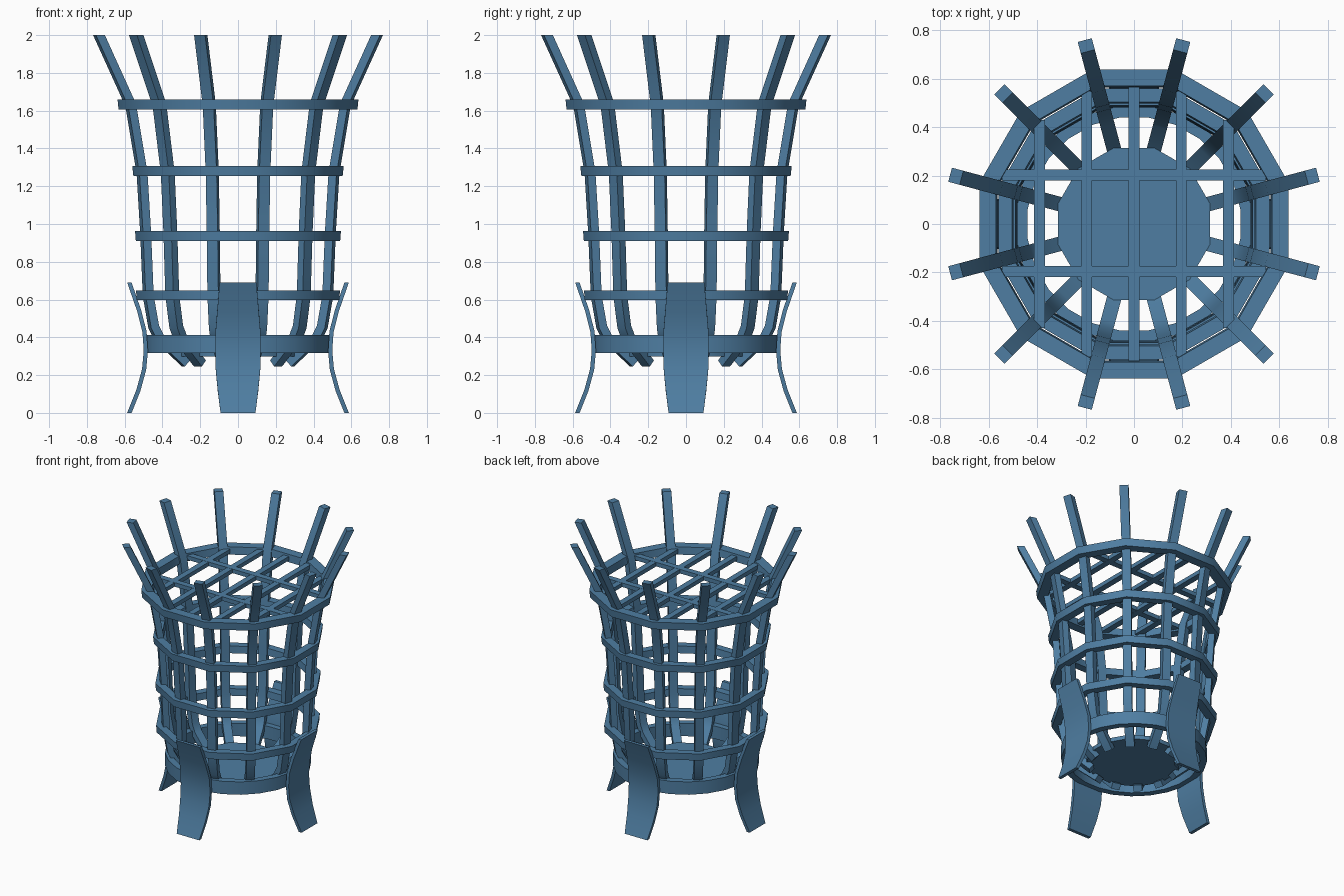
import bpy, bmesh, math
from mathutils import Vector, Matrix

if "Cube" in bpy.data.objects:
    bpy.data.objects.remove(bpy.data.objects["Cube"])

# Blue painted steel
STEEL = bpy.data.materials.new("blue_steel")
STEEL.diffuse_color = (0.077, 0.207, 0.36, 1)
STEEL.use_nodes = True
STEEL.node_tree.nodes["Principled BSDF"].inputs["Base Color"].default_value = STEEL.diffuse_color


def make(name, bm, smooth=True):
    bmesh.ops.recalc_face_normals(bm, faces=bm.faces)
    me = bpy.data.meshes.new(name)
    bm.to_mesh(me)
    bm.free()
    me.materials.append(STEEL)
    ob = bpy.data.objects.new(name, me)
    bpy.context.collection.objects.link(ob)
    if smooth:
        bpy.ops.object.select_all(action='DESELECT')
        ob.select_set(True)
        bpy.context.view_layer.objects.active = ob
        bpy.ops.object.shade_smooth_by_angle(angle=math.radians(40))
    return ob


def strip(name, path, thick, angle, flat_start, flat_end):
    """Flat bar bent along (radius, z, width) points in the radial plane at an angle."""
    bm = bmesh.new()
    rows = []
    pts = [Vector((p[0], p[1])) for p in path]
    last = len(pts) - 1
    for i, p in enumerate(pts):
        d1 = (pts[i] - pts[i - 1]).normalized() if i else None
        d2 = (pts[i + 1] - pts[i]).normalized() if i < last else None
        a, b = d1 or d2, d2 or d1
        t = (a + b).normalized()
        n = Vector((t.y, -t.x)) / max(t.dot(a), 0.3)
        if (i == 0 and flat_start) or (i == last and flat_end):
            n = Vector((1 / t.y, 0))  # end cut level
        w = path[i][2] / 2
        o = n * thick / 2
        rows.append([bm.verts.new((p.x + s * o.x, k * w, p.y + s * o.y))
                     for s, k in ((-1, -1), (1, -1), (1, 1), (-1, 1))])
    for r, q in zip(rows, rows[1:]):
        for j in range(4):
            k = (j + 1) % 4
            bm.faces.new((r[j], r[k], q[k], q[j]))
    bm.faces.new(rows[0])
    bm.faces.new(rows[-1])
    bm.transform(Matrix.Rotation(angle, 4, 'Z'))
    return make(name, bm)


SIDES = 12
ANGLES = [math.radians(15 + 30 * k) for k in range(SIDES)]


def ring(name, inner, outer, z0, z1, flare, sides=SIDES):
    """Many-sided hoop sized by the distance to its flat sides."""
    bm = bmesh.new()
    half = math.pi / sides
    section = ((inner - flare, z0), (outer - flare, z0), (outer, z1), (inner, z1))
    rows = []
    for i in range(sides):
        a = half * (2 * i + 1)
        rows.append([bm.verts.new((r / math.cos(half) * math.cos(a),
                                   r / math.cos(half) * math.sin(a), z)) for r, z in section])
    for i in range(sides):
        r, q = rows[i], rows[(i + 1) % sides]
        for j in range(4):
            k = (j + 1) % 4
            bm.faces.new((r[j], r[k], q[k], q[j]))
    return make(name, bm)


def box(name, size, loc):
    bm = bmesh.new()
    bmesh.ops.create_cube(bm, size=1)
    bm.transform(Matrix.Translation(loc) @ Matrix.Diagonal((*size, 1)))
    return make(name, bm, smooth=False)


# Basket uprights
BAR = [(r, z, 0.06) for r, z in (
    (0.285, 0.262), (0.43, 0.395), (0.462, 0.455), (0.492, 0.62),
    (0.506, 0.95), (0.526, 1.27), (0.588, 1.63), (0.762, 2.0))]
for i, a in enumerate(ANGLES):
    strip(f"upright_bar_{i + 1}", BAR, 0.044, a, False, True)

# Hoops
ring("base_hoop", 0.44, 0.487, 0.318, 0.413, 0.0, sides=24)
ring("lower_hoop", 0.485, 0.54, 0.597, 0.648, 0.004)
ring("middle_hoop", 0.49, 0.545, 0.91, 0.962, 0.004)
ring("upper_hoop", 0.503, 0.56, 1.255, 1.308, 0.006)
ring("top_hoop", 0.57, 0.638, 1.605, 1.66, 0.006)

# Floor plate
bm = bmesh.new()
bmesh.ops.create_cone(bm, cap_ends=True, segments=SIDES, radius1=0.325, radius2=0.325, depth=0.03)
bm.transform(Matrix.Translation((0, 0, 0.313)) @ Matrix.Rotation(math.radians(15), 4, 'Z'))
make("floor_plate", bm)

# Cooking grate
for i, (x, half) in enumerate(((-0.39, 0.43), (-0.195, 0.55), (0, 0.565), (0.195, 0.55), (0.39, 0.43))):
    box(f"grate_bar_{i + 1}", (0.045, 2 * half, 0.03), (x, 0, 1.633))
for i, y in enumerate((-0.197, 0.203)):
    box(f"grate_cross_bar_{i + 1}", (1.09, 0.045, 0.03), (0, y, 1.634))

# Curved legs
LEG = [(0.575, 0.0, 0.185), (0.527, 0.12, 0.215), (0.497, 0.23, 0.236), (0.488, 0.33, 0.24),
       (0.495, 0.43, 0.238), (0.523, 0.54, 0.22), (0.575, 0.69, 0.195)]
for i in range(4):
    strip(f"leg_{i + 1}", LEG, 0.022, math.radians(90 * i), True, True)
